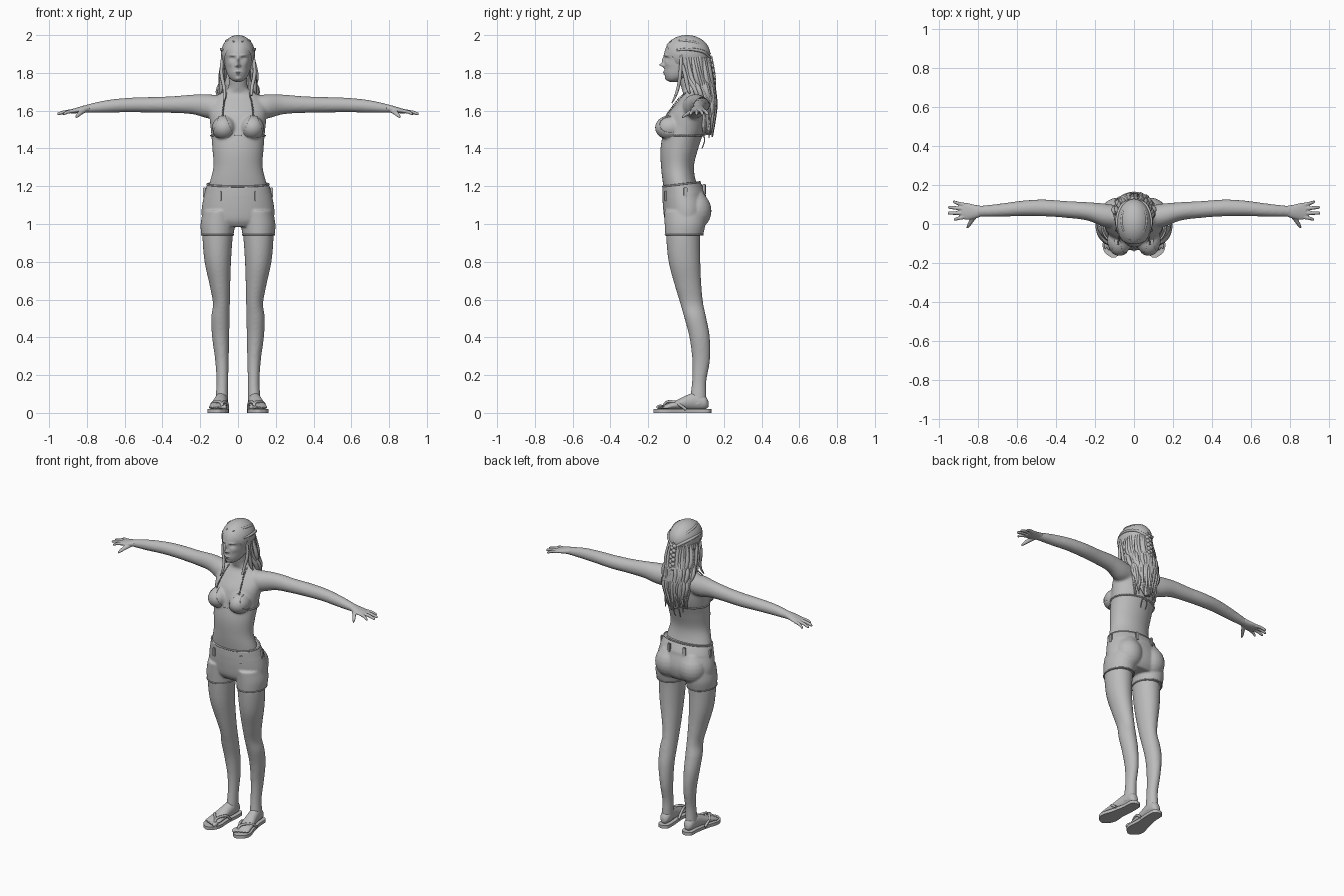
import bpy, bmesh, math, random
from mathutils import Vector, Matrix, Euler

random.seed(4)
old = bpy.data.objects.get("Cube")
if old:
    bpy.data.objects.remove(old)

grey = bpy.data.materials.new("plain_grey")
grey.use_nodes = True
grey.diffuse_color = (0.5, 0.5, 0.5, 1)
grey.node_tree.nodes["Principled BSDF"].inputs["Base Color"].default_value = (0.5, 0.5, 0.5, 1)


def link(name, data):
    data.materials.append(grey)
    obj = bpy.data.objects.new(name, data)
    bpy.context.collection.objects.link(obj)
    return obj


def finish(name, bm, voxel=None, smooth=4):
    """Turn a bmesh into a smooth object, optionally fused into one skin."""
    bmesh.ops.recalc_face_normals(bm, faces=bm.faces[:])
    mesh = bpy.data.meshes.new(name)
    bm.to_mesh(mesh)
    bm.free()
    mesh.shade_smooth()
    mesh.set_sharp_from_angle(angle=math.radians(50))
    obj = link(name, mesh)
    if voxel:
        fuse = obj.modifiers.new("fuse", 'REMESH')
        fuse.mode = 'VOXEL'
        fuse.voxel_size = voxel
        fuse.use_smooth_shade = True
        relax = obj.modifiers.new("relax", 'SMOOTH')
        relax.factor = 0.5
        relax.iterations = smooth
    return obj


def sample(keys, n):
    """Smooth curve through keys of any number of components."""
    last, out = len(keys) - 1, []
    for i in range(n + 1):
        t = i / n * last
        k = min(int(t), last - 1)
        f = t - k
        a, b, c, d = (Vector(keys[max(0, min(j, last))]) for j in range(k - 1, k + 3))
        out.append(0.5 * (2 * b + (c - a) * f + (2 * a - 5 * b + 4 * c - d) * f * f
                          + (3 * b - a - 3 * c + d) * f ** 3))
    return out


def flip(keys):
    return [(-k[0], *k[1:]) for k in keys]


def loft(bm, keys, axis=2, rows=40, seg=32, pair=False):
    """Skin over elliptical sections (x, y, z, radius, radius) along an axis."""
    u, v = [(1, 2), (0, 2), (0, 1)][axis]
    rings = []
    for x, y, z, ra, rb in sample(keys, rows):
        ring = []
        for i in range(seg):
            p = Vector((x, y, z))
            p[u] += ra * math.cos(math.tau * i / seg)
            p[v] += rb * math.sin(math.tau * i / seg)
            ring.append(bm.verts.new(p))
        rings.append(ring)
    for lo, hi in zip(rings, rings[1:]):
        for i in range(seg):
            j = (i + 1) % seg
            bm.faces.new((lo[i], lo[j], hi[j], hi[i]))
    bm.faces.new(rings[0])
    bm.faces.new(rings[-1])
    if pair:
        loft(bm, flip(keys), axis, rows, seg)


def ball(bm, centre, radii, pair=False, seg=24):
    place = Matrix.LocRotScale(Vector(centre), None, Vector(radii))
    bmesh.ops.create_uvsphere(bm, u_segments=seg, v_segments=seg // 2, radius=1, matrix=place)
    if pair:
        ball(bm, (-centre[0], *centre[1:]), radii, seg=seg)


def keep(bm, point, normal):
    """Cut away everything behind a plane."""
    bmesh.ops.bisect_plane(bm, geom=bm.verts[:] + bm.edges[:] + bm.faces[:], plane_co=point,
                           plane_no=Vector(normal).normalized(), clear_inner=True)


def cords(name, strokes, n=16, cyclic=False):
    """Round cords through keys (x, y, z, radius)."""
    curve = bpy.data.curves.new(name, 'CURVE')
    curve.dimensions = '3D'
    curve.bevel_depth = 0.01
    curve.bevel_resolution = 2
    curve.use_fill_caps = True
    for stroke in strokes:
        pts = stroke if cyclic else sample(stroke, n)
        spline = curve.splines.new('POLY')
        spline.points.add(len(pts) - 1)
        spline.use_cyclic_u = cyclic
        for point, (x, y, z, r) in zip(spline.points, pts):
            point.co = (x, y, z, 1)
            point.radius = max(r, 0.001) / 0.01
    return link(name, curve)


def hoop(x, y, z, ra, rb, r, slope=0, n=48):
    turns = [math.tau * i / n for i in range(n)]
    return [(x + ra * math.cos(a), y + rb * math.sin(a), z + slope * (y + rb * math.sin(a)), r)
            for a in turns]


# Body: torso, neck, bust, arms and legs fused into one skin
bm = bmesh.new()
loft(bm, [(0, 0, 1.0, .165, .095), (0, 0, 1.1, .165, .1), (0, -.03, 1.2, .154, .09),
          (0, -.045, 1.3, .131, .087), (0, -.035, 1.4, .136, .1), (0, -.01, 1.5, .144, .107),
          (0, .005, 1.58, .152, .1), (0, .025, 1.64, .145, .076), (0, .035, 1.685, .105, .052),
          (0, .025, 1.715, .056, .048), (0, .012, 1.76, .048, .048), (0, .005, 1.81, .046, .05)], rows=80)
ball(bm, (.075, -.085, 1.51), (.063, .076, .063), pair=True)
loft(bm, [(.06, .035, 1.62, .055, .055), (.15, .045, 1.622, .06, .064), (.24, .065, 1.633, .047, .052),
          (.35, .075, 1.632, .043, .044), (.47, .083, 1.631, .043, .041), (.58, .08, 1.63, .039, .038),
          (.7, .07, 1.622, .033, .033), (.81, .065, 1.609, .027, .021)], axis=0, rows=60, pair=True)
loft(bm, [(.1, -.01, 1.02, .083, .095), (.108, -.015, .93, .08, .09), (.107, -.008, .8, .07, .084),
          (.096, .01, .68, .055, .071), (.088, .03, .58, .045, .061), (.093, .05, .5, .049, .058),
          (.092, .072, .4, .045, .054), (.085, .08, .28, .036, .047), (.083, .07, .17, .031, .038),
          (.085, .065, .09, .033, .043), (.088, .06, .04, .034, .05)], rows=80, pair=True)
finish("body", bm, 0.008, 5)

# Hands
bm = bmesh.new()
loft(bm, [(.785, .066, 1.613, .027, .021), (.82, .063, 1.607, .036, .019), (.86, .065, 1.6, .043, .014),
          (.885, .066, 1.596, .038, .011)], axis=0, pair=True)
for base, tip, reach in ((.097, .113, .93), (.078, .086, .955), (.056, .056, .957), (.037, .024, .926)):
    mid = (.87 + reach) / 2
    loft(bm, [(.865, base, 1.598, .011, .01), (mid, (base + tip) / 2, 1.594, .0095, .0095),
              (reach - .006, tip, 1.584, .008, .008), (reach, tip, 1.582, .004, .004)],
         axis=0, rows=16, seg=16, pair=True)
loft(bm, [(.815, .045, 1.603, .017, .013), (.835, .015, 1.588, .013, .012), (.849, -.008, 1.574, .01, .009),
          (.856, -.022, 1.565, .005, .005)], axis=1, rows=16, seg=16, pair=True)
finish("hands", bm, 0.0035, 2)

# Feet with toes
bm = bmesh.new()
loft(bm, [(.086, .119, .045, .012, .015), (.086, .1, .055, .03, .036), (.088, .05, .062, .034, .046),
          (.095, 0, .054, .037, .038), (.102, -.05, .042, .043, .025), (.106, -.095, .034, .046, .016),
          (.107, -.118, .03, .04, .01)], axis=1, pair=True)
for i in range(5):
    size = .014 if i == 0 else .0095 - .0005 * i
    ball(bm, (.071 + .018 * i + .004 * (i > 0), -.134 + .007 * i, .03), (size, .024, size), pair=True)
finish("feet", bm, 0.004, 2)

# Sandals: flat soles with forked straps
bm = bmesh.new()
edge = sample([(.086, .134, .008), (.086, .115, .034), (.087, .05, .038), (.098, -.03, .043),
               (.106, -.1, .055), (.108, -.145, .043), (.106, -.173, .01)], 30)
outline = [(x + w, y) for x, y, w in edge] + [(x - w, y) for x, y, w in reversed(edge)]
for side in (1, -1):
    sole = bm.faces.new([bm.verts.new((side * x, y, 0)) for x, y in outline])
    top = bmesh.ops.extrude_face_region(bm, geom=[sole])["geom"]
    bmesh.ops.translate(bm, vec=(0, 0, .02), verts=[g for g in top if isinstance(g, bmesh.types.BMVert)])
finish("sandal_soles", bm)
inner = [(.084, -.125, .022, .007), (.082, -.108, .052, .007), (.07, -.075, .058, .008),
         (.058, -.035, .05, .008), (.054, 0, .018, .008)]
outer = [(.084, -.125, .022, .007), (.091, -.107, .054, .007), (.117, -.075, .06, .008),
         (.138, -.04, .047, .008), (.138, 0, .018, .008)]
cords("sandal_straps", [inner, outer, flip(inner), flip(outer)])

# Shorts
bm = bmesh.new()
loft(bm, [(0, 0, .985, .165, .09), (0, 0, 1.02, .188, .112), (0, 0, 1.08, .192, .121),
          (0, -.01, 1.15, .18, .115), (0, -.025, 1.215, .164, .1)], seg=48)
ball(bm, (.085, .05, 1.07), (.087, .085, .098), pair=True)
loft(bm, [(.1, -.005, 1.07, .085, .11), (.107, -.005, 1.0, .091, .108), (.109, -.01, .94, .085, .1)], pair=True)
for v in bm.verts:
    if v.co.z > 1.15:
        v.co.z += .12 * v.co.y
finish("shorts", bm, 0.006, 4)
hem = hoop(.109, -.01, .943, .084, .099, .004)
cords("shorts_hems", [hem, flip(hem), hoop(0, -.024, 1.213, .162, .098, .005, .12)], cyclic=True)

# Belt loops around the waistband
bm = bmesh.new()
for degrees in (-57, -123, 5, 175, 72, 108):
    a = math.radians(degrees)
    spot = Vector((.178 * math.cos(a), -.012 + .114 * math.sin(a), 1.165 + .02 * math.sin(a)))
    facing = math.atan2(math.sin(a) / .114, math.cos(a) / .178)
    bmesh.ops.create_cube(bm, size=1, matrix=Matrix.LocRotScale(
        spot, Euler((0, 0, facing)), Vector((.014, .02, .055))))
bmesh.ops.bevel(bm, geom=bm.edges[:], offset=.003, segments=2, affect='EDGES')
finish("belt_loops", bm)

# Bikini cups: triangular pieces of shell
bm = bmesh.new()
ball(bm, (.075, -.085, 1.51), (.065, .078, .065), seg=48)
keep(bm, (0, -.065, 0), (0, -1, 0))
keep(bm, (0, 0, 1.457), (0, 0, 1))
keep(bm, (.016, 0, 1.455), (.15, 0, -.065))
keep(bm, (.142, 0, 1.46), (-.15, 0, -.055))
cups = finish("bikini_cups", bm)
cups.modifiers.new("other_side", 'MIRROR').use_mirror_merge = False
cups.modifiers.new("cloth", 'SOLIDIFY').thickness = .005

# Beaded bikini strings
bm = bmesh.new()
neck = [(.082, -.105, 1.572), (.077, -.073, 1.62), (.066, -.03, 1.672), (.054, .03, 1.712), (0, .08, 1.72)]
for path in (neck, flip(neck)):
    for p in sample(path, 26):
        ball(bm, p, (.0045,) * 3, seg=8)
for x, y, z, r in hoop(0, -.014, 1.468, .143, .106, .005, n=90):
    ball(bm, (x, y, z), (r,) * 3, seg=8)
finish("bikini_beads", bm)
tie = [(.003, .094, 1.468, .004), (.02, .098, 1.44, .003), (.018, .085, 1.4, .003)]
cords("bikini_ties", [tie, flip(tie)])

# Head with a face shaped by soft bumps (x, z, width, height, depth)
bm = bmesh.new()
loft(bm, [(0, -.065, 1.752, .012, .02), (0, -.058, 1.764, .036, .044), (0, -.035, 1.79, .055, .078),
          (0, -.01, 1.83, .068, .105), (0, 0, 1.87, .075, .115), (0, 0, 1.91, .08, .114),
          (0, .004, 1.95, .072, .1), (0, .004, 1.98, .045, .06), (0, .004, 1.992, .01, .015)],
     rows=90, seg=160)
bumps = [(0, 1.842, .009, .01, .023), (0, 1.866, .007, .02, .012), (.011, 1.838, .006, .006, .007),
         (.03, 1.893, .018, .006, .006), (.03, 1.876, .013, .009, -.011), (.03, 1.874, .009, .005, .005),
         (0, 1.804, .017, .004, .008), (0, 1.793, .014, .004, .007), (0, 1.768, .014, .009, .005),
         (.042, 1.848, .014, .014, .004)]
for v in bm.verts:
    if v.co.y < -.03:
        x, z, push = abs(v.co.x), v.co.z, 0
        for bx, bz, w, h, depth in bumps:
            push += depth * math.exp(-((x - bx) / w) ** 2 - ((z - bz) / h) ** 2)
        v.co.y -= push
ball(bm, (.079, 0, 1.86), (.01, .018, .03), pair=True)
finish("head", bm)

# Hair cap cut along the hairline, and the ridged fall of hair behind
bm = bmesh.new()
ball(bm, (0, .005, 1.9), (.09, .123, .1), seg=64)
keep(bm, (0, -.103, 1.946), (0, .145, .075))
finish("hair_cap", bm)
bm = bmesh.new()
loft(bm, [(0, .06, 1.89, .075, .055), (0, .075, 1.78, .082, .055), (0, .09, 1.7, .085, .048),
          (0, .105, 1.6, .078, .042), (0, .115, 1.53, .055, .025), (0, .12, 1.47, .02, .01)], seg=90)
for v in bm.verts:
    a = math.atan2(v.co.y - .09, v.co.x)
    ridge = .05 * math.cos(15 * a + 25 * v.co.z)
    v.co.x *= 1 + ridge
    v.co.y += ridge * .04 * math.sin(a)
finish("hair_fall", bm)

# Loose wavy locks
locks = []
for i in range(30):
    a = math.radians(-8 + 196 * i / 29)
    c, s = math.cos(a), math.sin(a)
    wave, drop = random.uniform(-.014, .014), random.uniform(0, .12)
    locks.append([(.082 * c, .01 + .113 * s, 1.88, .008), (.087 * c + wave, .03 + .105 * s, 1.78, .013),
                  (.092 * c - wave, .065 + .083 * s, 1.7, .013),
                  (.085 * c + wave, .09 + .065 * s, 1.61, .011),
                  (.065 * c - wave, .1 + .04 * s, 1.45 + drop, .003)])
front = [(.082, -.025, 1.9, .006), (.088, -.03, 1.8, .01), (.075, -.04, 1.73, .009),
         (.07, -.055, 1.68, .007), (.078, -.075, 1.64, .003)]
short = [(.08, -.03, 1.88, .006), (.085, -.005, 1.79, .011), (.088, .01, 1.72, .01), (.095, .02, 1.69, .004)]
cords("hair_locks", locks + [flip(front), short, flip(short), front[:4]])

# Swept bands meeting in a plait at the back
band = [(.078, -.05, 1.92, .005), (.088, .02, 1.925, .008), (.062, .095, 1.91, .009), (0, .13, 1.87, .009)]
crown = [(.02, -.085, 1.965, .004), (.06, -.01, 1.97, .007), (.05, .075, 1.95, .008), (0, .125, 1.9, .008)]
cords("hair_bands", [band, flip(band), crown, flip(crown)])
bm = bmesh.new()
for i in range(18):
    lean = .008 if i % 2 else -.008
    ball(bm, (lean, .13 + .018 * math.sin(i / 6), 1.88 - .014 * i), (.014, .011, .013), seg=12)
finish("hair_plait", bm)
